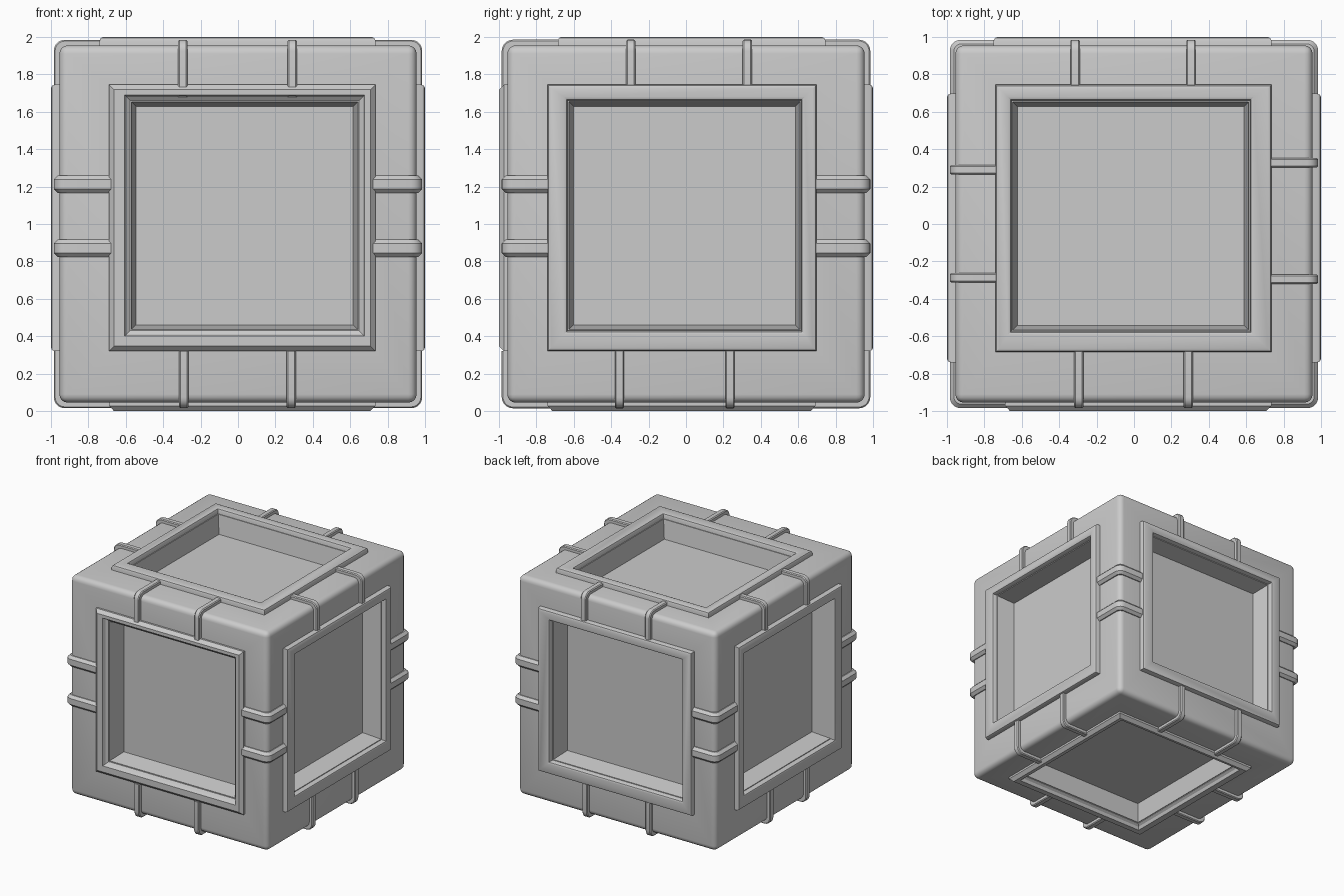
import bpy, bmesh, math
from mathutils import Vector

if "Cube" in bpy.data.objects:
    bpy.data.objects.remove(bpy.data.objects["Cube"])

BODY, TOP, FLOOR = 0.955, 1.0, 0.795      # distances from the crate centre
X, Y, Z = Vector((1, 0, 0)), Vector((0, 1, 0)), Vector((0, 0, 1))
CENTRE = Vector((0, 0, 1))


def make_object(name, bm, smooth=True):
    bmesh.ops.recalc_face_normals(bm, faces=bm.faces[:])
    mesh = bpy.data.meshes.new(name)
    bm.to_mesh(mesh)
    bm.free()
    ob = bpy.data.objects.new(name, mesh)
    bpy.context.collection.objects.link(ob)
    if smooth:
        shade(ob)
    return ob


def shade(ob):
    bpy.ops.object.select_all(action='DESELECT')
    ob.select_set(True)
    bpy.context.view_layer.objects.active = ob
    bpy.ops.object.shade_smooth_by_angle(angle=math.radians(32))


def loft(name, rings, closed=False, smooth=True):
    """Skin consecutive rings of points; close into a loop or cap both ends."""
    bm = bmesh.new()
    vs = [[bm.verts.new(p + CENTRE) for p in r] for r in rings]
    n = len(vs[0])
    for k in range(len(vs) if closed else len(vs) - 1):
        a, b = vs[k], vs[(k + 1) % len(vs)]
        for i in range(n):
            j = (i + 1) % n
            bm.faces.new((a[i], a[j], b[j], b[i]))
    if not closed:
        bm.faces.new(vs[0])
        bm.faces.new(vs[-1])
    return make_object(name, bm, smooth)


def rect(axes, bounds, grow, depth):
    u, v, n = axes
    u0, u1, v0, v1 = bounds
    u0, u1, v0, v1 = u0 - grow, u1 + grow, v0 - grow, v1 + grow
    return [u * a + v * b + n * depth
            for a, b in ((u0, v0), (u1, v0), (u1, v1), (u0, v1))]


# name, axes (across, up, outward), frame bounds, opening bounds, crisp chamfers
V_OUT, V_IN = (-0.68, 0.745), (-0.57, 0.66)
faces = [
    ("front", (X, Z, -Y), (-0.69, 0.735, *V_OUT), (-0.577, 0.647, *V_IN), True),
    ("back", (X, Z, Y), (-0.75, 0.735, *V_OUT), (-0.655, 0.62, *V_IN), False),
    ("right", (Y, Z, X), (-0.74, 0.697, *V_OUT), (-0.633, 0.615, *V_IN), False),
    ("left", (Y, Z, -X), (-0.74, 0.697, *V_OUT), (-0.633, 0.615, *V_IN), False),
    ("top", (X, Y, Z), (-0.74, 0.735, -0.685, 0.745), (-0.655, 0.62, -0.573, 0.66), False),
    ("bottom", (X, Y, -Z), (-0.69, 0.735, -0.74, 0.692), (-0.577, 0.647, -0.633, 0.615), True),
]

# Rounded crate body
bm = bmesh.new()
bmesh.ops.create_cube(bm, size=2 * BODY)
bmesh.ops.bevel(bm, geom=bm.edges[:], offset=0.045, segments=4, profile=0.5, affect='EDGES')
bmesh.ops.translate(bm, verts=bm.verts[:], vec=CENTRE)
body = make_object("crate_body", bm, False)

for name, axes, outer, inner, crisp in faces:
    # Tapered recess cut into the body
    cutter = loft(name + "_recess_cutter",
                  [rect(axes, inner, 0.008, 1.05), rect(axes, inner, -0.031, FLOOR)],
                  smooth=False)
    cutter.hide_render = True
    mod = body.modifiers.new("recess", 'BOOLEAN')
    mod.operation, mod.solver, mod.object = 'DIFFERENCE', 'EXACT', cutter
    bpy.context.view_layer.objects.active = body
    bpy.ops.object.modifier_apply(modifier=mod.name)
    bpy.data.objects.remove(cutter)

    # Raised frame around the recess: (which edge, growth, height)
    if crisp:
        prof = [(outer, 0, 0.93), (outer, 0, 0.972), (outer, -0.027, TOP),
                (inner, 0.03, TOP), (inner, 0.02, 0.975), (inner, 0, 0.96), (inner, -0.001, 0.93)]
    else:
        prof = [(outer, 0, 0.93), (outer, 0, 0.98), (outer, -0.006, 0.994), (outer, -0.02, TOP),
                (inner, 0.02, TOP), (inner, 0.006, 0.994), (inner, 0, 0.98), (inner, -0.001, 0.93)]
    loft(name + "_frame", [rect(axes, b, g, d) for b, g, d in prof],
         closed=True, smooth=not crisp)

shade(body)


def strap(name, a, b, along, pos, width, chamfer):
    """Strap bent round the edge between faces a and b, tucked under both frames."""
    h, w, c = 0.03, width / 2, chamfer
    section = [(-w, -0.02), (w, -0.02), (w, h - c), (w - c, h), (c - w, h), (-w, h - c)]
    mid, radius, end = 0.925, BODY - 0.925, 0.68
    rings = [[a * (BODY + k) + b * end + along * (pos + t) for t, k in section]]
    for i in range(6):
        ang = math.radians(18 * i)
        d = a * math.cos(ang) + b * math.sin(ang)
        rings.append([(a + b) * mid + d * (radius + k) + along * (pos + t) for t, k in section])
    rings.append([b * (BODY + k) + a * end + along * (pos + t) for t, k in section])
    loft(name, rings)


# Wide straps round the four upright edges
for sx in (-1, 1):
    for sy in (-1, 1):
        for pos in (0.213, -0.13):
            strap("upright_edge_strap", X * sx, Y * sy, Z, pos, 0.095, 0.022)

# Narrow straps round the top and bottom edges
edges = [
    (-Y, Z, X, (-0.295, 0.29)), (Y, Z, X, (-0.315, 0.305)),
    (X, Z, Y, (-0.295, 0.328)), (-X, Z, Y, (-0.287, 0.29)),
    (-Y, -Z, X, (-0.29, 0.285)), (Y, -Z, X, (-0.32, 0.29)),
    (X, -Z, Y, (-0.355, 0.235)), (-X, -Z, Y, (-0.28, 0.22)),
]
for side, cap, along, spots in edges:
    for pos in spots:
        strap("top_strap" if cap == Z else "bottom_strap", side, cap, along, pos, 0.05, 0.007)
